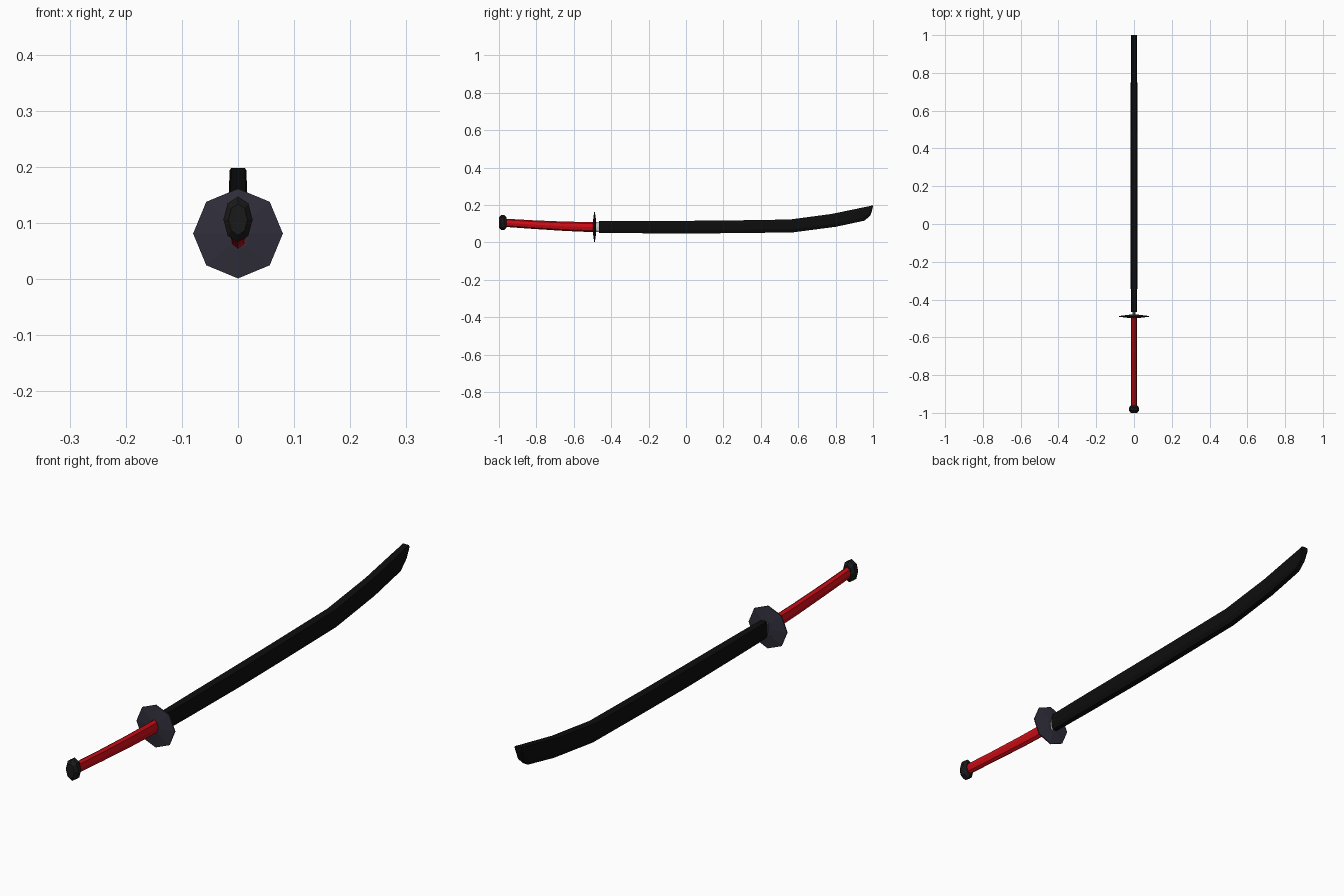
import bpy, bmesh, math


def material(name, rgb):
    m = bpy.data.materials.new(name)
    m.diffuse_color = (*rgb, 1)
    return m


def loft(name, profile, sections, mat=None):
    """Profile points are (side -1..1, height 0..1).
    Sections are (y_bottom, z_bottom, y_top, z_top, half_width)."""
    bm = bmesh.new()
    rings = []
    for yb, zb, yt, zt, w in sections:
        rings.append([bm.verts.new((u * w, yb + (yt - yb) * v, zb + (zt - zb) * v))
                      for u, v in profile])
    n = len(profile)
    for a, b in zip(rings, rings[1:]):
        for i in range(n):
            j = (i + 1) % n
            bm.faces.new((a[i], a[j], b[j], b[i]))
    bm.faces.new(rings[0][::-1])
    bm.faces.new(rings[-1])
    bmesh.ops.recalc_face_normals(bm, faces=bm.faces)
    me = bpy.data.meshes.new(name)
    bm.to_mesh(me)
    bm.free()
    ob = bpy.data.objects.new(name, me)
    bpy.context.collection.objects.link(ob)
    if mat:
        me.materials.append(mat)
    return ob


def disc(y, z, w, h):
    return (y, z - h, y, z + h, w)


black = material("black_lacquer", (0.004, 0.004, 0.004))
dark = material("dark_metal", (0.01, 0.01, 0.011))
slate = material("slate_metal", (0.03, 0.027, 0.042))
red = material("red_wrap", (0.6, 0.004, 0.008))

octagon = [(math.sin(k * math.pi / 4), 0.5 - 0.5 * math.cos(k * math.pi / 4))
           for k in range(8)]
sheath = [(-0.6, 0), (0.6, 0), (1, 0.25), (1, 0.72), (0.8, 1), (-0.8, 1), (-1, 0.72), (-1, 0.25)]

# Scabbard, curving up to a slanted tip
loft("scabbard", sheath, [
    (-0.465, 0.050, -0.465, 0.114, 0.015),
    (-0.30, 0.049, -0.30, 0.114, 0.018),
    (0.0, 0.047, 0.0, 0.115, 0.019),
    (0.24, 0.049, 0.24, 0.117, 0.019),
    (0.57, 0.053, 0.555, 0.122, 0.018),
    (0.80, 0.083, 0.78, 0.152, 0.017),
    (0.955, 0.116, 0.925, 0.182, 0.016),
    (0.987, 0.145, 0.97, 0.191, 0.0155),
    (0.998, 0.182, 1.0, 0.198, 0.015)], black)

# Pale collar between guard and scabbard
loft("blade_collar", octagon, [disc(-0.485, 0.082, 0.007, 0.027),
                               disc(-0.460, 0.082, 0.007, 0.027)])

# Eight-sided lens-shaped guard
loft("guard", octagon, [disc(-0.498, 0.081, 0.022, 0.030),
                        disc(-0.491, 0.081, 0.080, 0.080),
                        disc(-0.487, 0.081, 0.080, 0.080),
                        disc(-0.480, 0.081, 0.022, 0.030)], slate)

# Slightly curved grip
loft("grip", octagon, [disc(-0.975, 0.105, 0.015, 0.022),
                       disc(-0.82, 0.095, 0.015, 0.023),
                       disc(-0.65, 0.086, 0.015, 0.025),
                       disc(-0.49, 0.081, 0.015, 0.027)], red)

# Bevelled pommel
loft("pommel", octagon, [disc(-1.0, 0.106, 0.017, 0.028),
                         disc(-0.988, 0.106, 0.026, 0.041),
                         disc(-0.972, 0.106, 0.026, 0.041),
                         disc(-0.960, 0.105, 0.017, 0.028)], dark)
